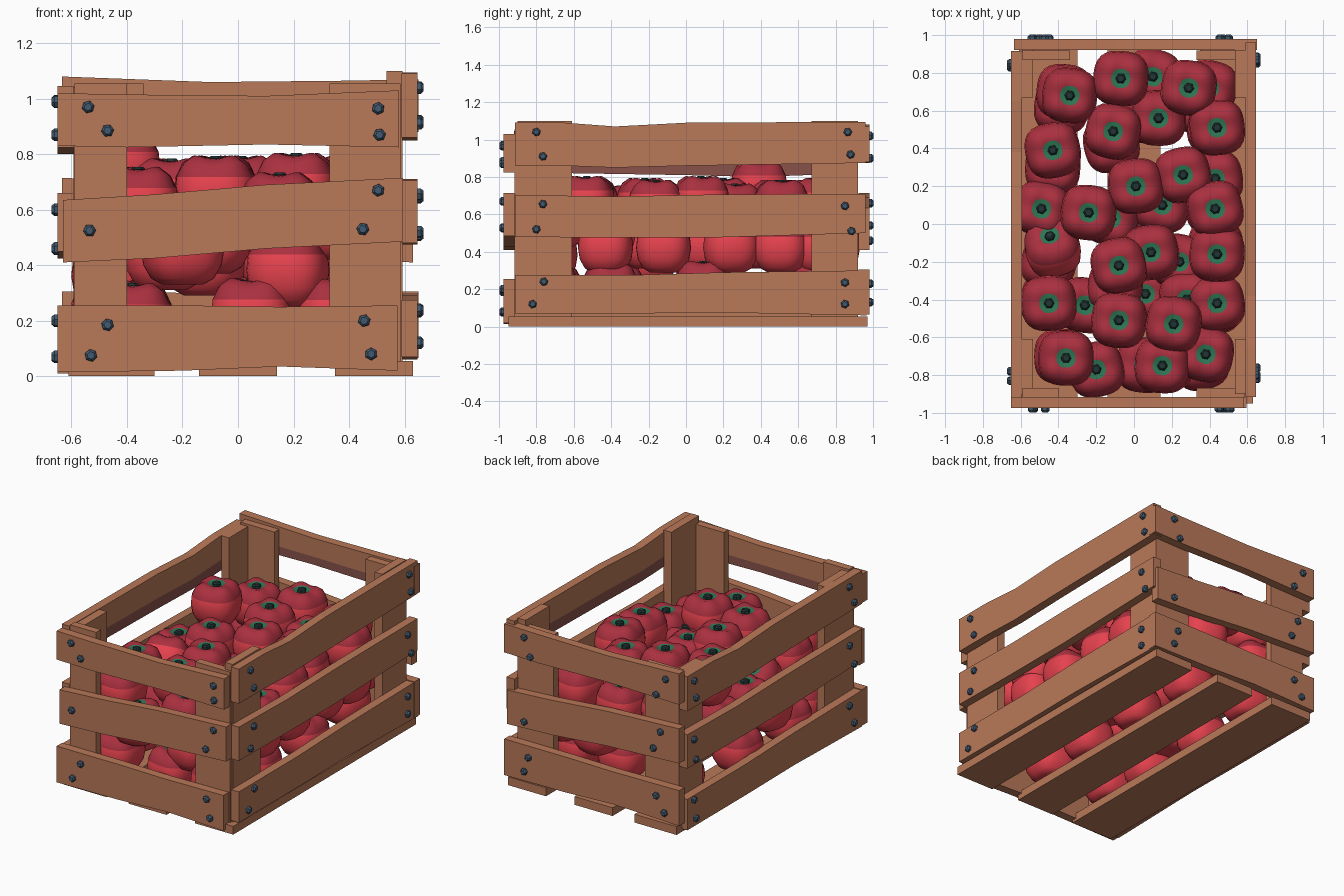
import bpy, bmesh, math, random
from mathutils import Matrix, Vector

if "Cube" in bpy.data.objects:
    bpy.data.objects.remove(bpy.data.objects["Cube"])

random.seed(4)


def mat(name, r, g, b):
    m = bpy.data.materials.new(name)
    lin = [((c / 255 + 0.055) / 1.055) ** 2.4 for c in (r, g, b)]
    m.diffuse_color = (*lin, 1)
    m.use_nodes = True
    m.node_tree.nodes["Principled BSDF"].inputs["Base Color"].default_value = m.diffuse_color
    return m


WOOD = mat("wood", 185, 120, 88)
INNER = mat("dark_inner_wood", 136, 82, 74)
STEEL = mat("blue_steel", 66, 90, 112)
RED = mat("tomato_red", 230, 66, 78)
DARK_RED = mat("tomato_top_red", 170, 48, 63)
GREEN = mat("leaf_green", 46, 118, 84)
STEM = mat("stem_dark", 34, 54, 54)


def finish(bm, name, mats):
    bmesh.ops.recalc_face_normals(bm, faces=bm.faces)
    me = bpy.data.meshes.new(name)
    bm.to_mesh(me)
    bm.free()
    for m in mats:
        me.materials.append(m)
    ob = bpy.data.objects.new(name, me)
    bpy.context.collection.objects.link(ob)
    return ob


def loft(bm, rings):
    """Skin closed rings of points and cap both ends; returns side faces by ring."""
    vs = [[bm.verts.new(p) for p in r] for r in rings]
    n = len(vs[0])
    rows = [[bm.faces.new((a[i], a[(i + 1) % n], b[(i + 1) % n], b[i])) for i in range(n)]
            for a, b in zip(vs, vs[1:])]
    bm.faces.new(vs[0][::-1])
    bm.faces.new(vs[-1])
    return rows


def turn(k):
    return Matrix.Rotation(k * math.pi / 2, 4, 'Z')


# Slat: stations (along, bottom, top) on side k, outer face at distance d
def slat(name, k, d, stations, dz=0.0, inner=False, thick=0.058):
    bm = bmesh.new()
    rings = []
    for u, b, t in stations:
        b, t = b + dz, t + dz
        m = b + 0.3 * (t - b)
        rings.append([turn(k) @ Vector((u, -d + w, z)) for w, z in
                      ((0, b), (0, m), (0, t), (thick, t), (thick, m), (thick, b))])
    for row in loft(bm, rings):
        if inner:
            row[4].material_index = 1      # lower strip of the inside face
    return finish(bm, name, [WOOD, INNER])


def box(name, x0, x1, y0, y1, z0, z1):
    bm = bmesh.new()
    loft(bm, [[(x0, y0, z), (x1, y0, z), (x1, y1, z), (x0, y1, z)] for z in (z0, z1)])
    return finish(bm, name, [WOOD])


SHORT = {
    "bottom": [(-.65, .015, .255), (-.2, .02, .255), (.15, .035, .25), (.575, .02, .255)],
    "middle": [(-.63, .41, .635), (-.3, .425, .655), (.1, .46, .69), (.595, .485, .715)],
    "top": [(-.65, .83, 1.02), (-.4, .825, 1.015), (.1, .835, 1.01), (.58, .825, 1.03)],
}
LONG = {
    "bottom": [(-.915, .07, .275), (-.3, .07, .275), (.2, .075, .29), (.965, .06, .30)],
    "middle": [(-.915, .48, .705), (-.4, .475, .695), (.1, .475, .705), (.96, .50, .71)],
    "top": [(-.915, .86, 1.09), (-.65, .86, 1.09), (-.38, .85, 1.07), (0, .86, 1.09), (.96, .875, 1.095)],
}
SIDES = [("front", 0, .975, SHORT, 0), ("right", 1, .647, LONG, 0),
         ("back", 2, .98, SHORT, .05), ("left", 3, .65, LONG, -.05)]
for side, k, d, shapes, dz in SIDES:
    for level, st in shapes.items():
        shift = 0 if (side == "back" and level == "middle") else dz
        if side == "left":
            st = [(min(u, .92), b, t) for u, b, t in st]
        if side == "back":
            st = st[:-1] + [(.635, *st[-1][1:])]
        slat(f"{side}_{level}_slat", k, d, st, shift, level == "top")

# Floor planks
for i, (a, b) in enumerate(((-.61, -.30), (-.14, .14), (.35, .63))):
    box(f"floor_plank_{i}", a, b, -.95, .97, 0, .055)

# Corner posts: one board behind the end slats, one behind the side slats
for sy, end in ((-1, "front"), (1, "back")):
    for sx, sd, (a, b) in ((-1, "left", (-.59, -.40 if sy < 0 else -.34)), (1, "right", (.33, .585))):
        y0, y1 = sorted((sy * .918, sy * .868))
        box(f"{end}_{sd}_end_post", a, b, y0, y1, .05, 1.055)
        x0, x1 = sorted((sx * .592, sx * .535))
        y0, y1 = (-.90, -.61) if sy < 0 else (.67, .92)
        box(f"{end}_{sd}_side_post", x0, x1, y0, y1, .05, 1.1 if sx > 0 else 1.04)

# Hex bolts on every side: (along, height)
BOLTS = {
    "front": [(-.54, .97), (-.47, .885), (.505, .965), (.51, .87), (-.535, .525), (.505, .67),
              (.45, .53), (-.47, .185), (-.53, .075), (.455, .2), (.48, .08)],
    "right": [(-.80, 1.04), (-.765, .91), (.865, 1.04), (.88, .92), (-.765, .655), (-.80, .52),
              (.85, .645), (.885, .51), (-.76, .24), (-.82, .12), (.85, .235), (.85, .12)],
    "back": [(-.5, 1.02), (-.455, .9), (.54, 1.02), (.47, .9), (-.5, .46), (.5, .66),
             (.45, .54), (-.47, .23), (-.5, .13), (.47, .23), (.53, .13)],
    "left": [(-.85, .99), (-.83, .87), (.78, .99), (.83, .87), (-.85, .6), (-.83, .46),
             (.78, .6), (.83, .46), (-.85, .2), (-.83, .07), (.78, .2), (.83, .07)],
}
for side, k, d, _, _ in SIDES:
    bm = bmesh.new()
    for u, z in BOLTS[side]:
        a0 = random.uniform(0, 1)
        loft(bm, [[turn(k) @ Vector((u + r * math.cos(a0 + i * math.pi / 3), -d - h,
                                     z + r * math.sin(a0 + i * math.pi / 3))) for i in range(6)]
                  for r, h in ((.023, -.005), (.023, .012), (.014, .022))])
    finish(bm, f"{side}_bolts", [STEEL])

# Tomato: four-lobed body turned from a profile, coloured by height band
PROFILE = [(.03, -.122), (.075, -.13), (.115, -.108), (.143, -.06), (.153, 0), (.147, .058),
           (.125, .103), (.09, .127), (.052, .125), (.024, .112)]
N = 32
bm = bmesh.new()
rings = []
for r, z in PROFILE:
    ring = []
    for i in range(N):
        a = 2 * math.pi * i / N
        lobe = math.cos(4 * a)
        rr = r * (1 - .045 * min(1, r / .12) * lobe)
        dip = .008 * lobe if .06 < r < .13 and z > 0 else 0
        ring.append((rr * math.cos(a), rr * math.sin(a), z - dip))
    rings.append(ring)
for j, row in enumerate(loft(bm, rings)):
    for f in row:
        f.material_index = 0 if j < 5 else (1 if j < 8 else 2)
for f in bm.faces:
    f.smooth = True
for row in loft(bm, [[(r * math.cos(i * math.pi / 3), r * math.sin(i * math.pi / 3), z) for i in range(6)]
                     for r, z in ((.029, .10), (.027, .126), (.018, .134))]):
    for f in row:
        f.material_index = 3
for f in bm.faces:
    if len(f.verts) == 6:
        f.material_index = 3
tomato = finish(bm, "tomato_0", [RED, DARK_RED, GREEN, STEM])

# Pile of tomatoes: (x, y, z), top layer first, then middle and bottom
PILE = [(-.34, .68, .65), (-.07, .77, .66), (.29, .72, .66), (.13, .56, .57), (-.11, .49, .65),
        (.44, .51, .65), (-.43, .39, .75), (.26, .26, .63), (.01, .20, .66), (.43, .08, .67),
        (-.49, .08, .53), (-.24, .06, .65), (-.43, -.13, .57), (.09, -.15, .58), (.44, -.16, .65),
        (-.08, -.22, .66), (-.45, -.42, .62), (.44, -.42, .56), (-.08, -.51, .66), (.21, -.53, .67),
        (-.36, -.71, .62), (.38, -.69, .55), (.15, -.75, .6), (-.2, -.77, .46),
        (-.37, .7, .42), (.1, .78, .43), (.40, .72, .42), (.43, .51, .42), (.43, .24, .42),
        (.43, -.12, .42), (.43, -.43, .42), (.18, -.73, .38), (-.12, .42, .44), (-.43, .3, .47),
        (.15, .1, .43), (-.12, .03, .42), (.24, -.2, .44), (-.26, -.43, .44), (.28, -.4, .5),
        (-.1, -.33, .5), (-.45, -.2, .36)]
for y in (-.72, -.40, .1, .6):
    for x in (-.455, .06, .42):
        cx = x * (.84 if abs(y) > .5 else 1)      # keep clear of the corner posts
        PILE.append((cx, y + random.uniform(-.03, .03), .2 + random.uniform(0, .03)))
for i, p in enumerate(PILE):
    ob = tomato
    if i:
        ob = bpy.data.objects.new(f"tomato_{i}", tomato.data)
        bpy.context.collection.objects.link(ob)
    ob.location = p
    ob.rotation_euler = (-.6 if i == 12 else 0, 0, random.uniform(-.25, .25))
